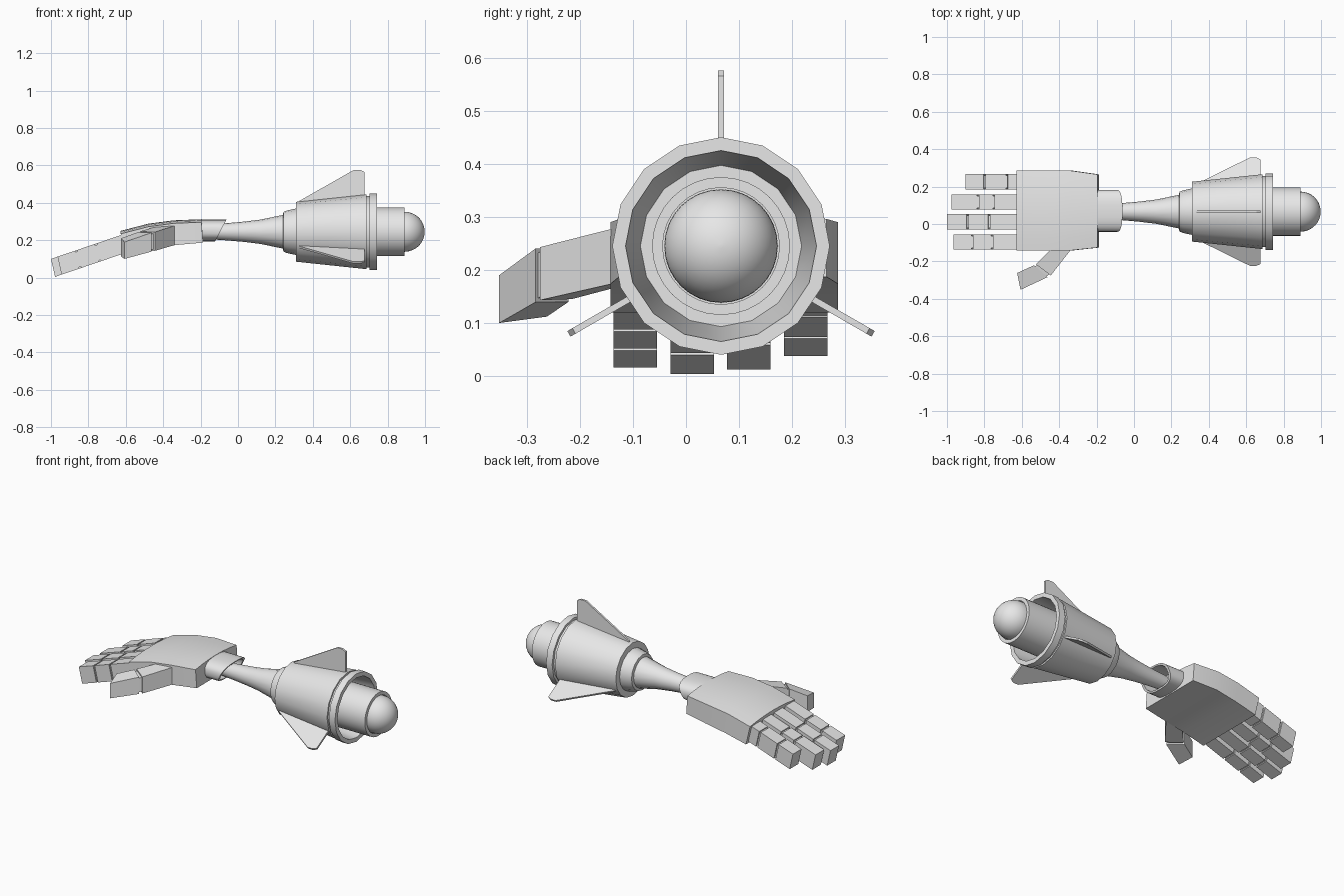
import bpy, bmesh, math
from mathutils import Vector

if "Cube" in bpy.data.objects:
    bpy.data.objects.remove(bpy.data.objects["Cube"], do_unlink=True)

grey = bpy.data.materials.new("light grey")
grey.use_nodes = True
grey.diffuse_color = (0.8, 0.8, 0.8, 1)
grey.node_tree.nodes["Principled BSDF"].inputs["Base Color"].default_value = (0.8, 0.8, 0.8, 1)

AY, AZ = 0.066, 0.245      # forearm axis
SIDES = 16


def loft(name, rings, closed=False, smooth=False):
    """Skin a list of equal-length point rings; cap the ends or join them."""
    bm = bmesh.new()
    rows = [[bm.verts.new(p) for p in ring] for ring in rings]
    n = len(rows[0])
    pairs = list(zip(rows, rows[1:]))
    if closed:
        pairs.append((rows[-1], rows[0]))
    else:
        bm.faces.new(rows[0])
        bm.faces.new(rows[-1])
    for a, b in pairs:
        for i in range(n):
            j = (i + 1) % n
            bm.faces.new((a[i], a[j], b[j], b[i]))
    bmesh.ops.recalc_face_normals(bm, faces=bm.faces)
    mesh = bpy.data.meshes.new(name)
    bm.to_mesh(mesh)
    bm.free()
    mesh.materials.append(grey)
    ob = bpy.data.objects.new(name, mesh)
    bpy.context.collection.objects.link(ob)
    if smooth:
        bpy.ops.object.select_all(action='DESELECT')
        ob.select_set(True)
        bpy.context.view_layer.objects.active = ob
        bpy.ops.object.shade_smooth_by_angle(angle=math.radians(30))
    return ob


def lathe(name, profile, closed=False, sides=SIDES):
    """Turn (x, radius) points around the forearm axis."""
    rings = []
    for x, r in profile:
        angles = [2 * math.pi * i / sides for i in range(sides)]
        rings.append([(x, AY + r * math.sin(a), AZ + r * math.cos(a)) for a in angles])
    return loft(name, rings, closed, True)


# Forearm cone and collar
lathe("forearm", [(-0.15, 0.040), (-0.06, 0.046), (0.03, 0.054), (0.12, 0.065), (0.25, 0.092)])
lathe("forearm_collar", [(0.24, 0.09), (0.243, 0.106), (0.262, 0.114), (0.31, 0.124), (0.33, 0.124)])

# Hollow engine shell with a groove and rear ring
lathe("engine_shell", [(0.31, 0.10), (0.31, 0.16), (0.687, 0.20), (0.687, 0.19), (0.703, 0.19),
                       (0.703, 0.205), (0.743, 0.205), (0.743, 0.18), (0.43, 0.152), (0.43, 0.10)],
      closed=True)
lathe("inner_tube", [(0.40, 0.13), (0.89, 0.13), (0.89, 0.11), (0.88, 0.11)], sides=32)

# Rounded tip
dome = [(0.87, 0.107)]
for i in range(12):
    a = math.radians(i * 8)
    dome.append((0.89 + 0.108 * math.sin(a), 0.107 * math.cos(a)))
dome.append((0.998, 0.002))
lathe("dome_tip", dome, sides=32)

# Three fins spaced evenly around the shell
FIN = [(0.33, 0.155), (0.33, 0.166), (0.62, 0.331), (0.655, 0.331), (0.675, 0.32), (0.675, 0.19)]
for k, label in enumerate(("top", "back", "front")):
    a = math.radians(120 * k)
    out = Vector((0, math.sin(a), math.cos(a)))
    side = Vector((0, math.cos(a), -math.sin(a))) * 0.006
    axis = Vector((0, AY, AZ))
    rings = [[axis + Vector((x, 0, 0)) + out * r + side * s for x, r in FIN] for s in (-1, 1)]
    loft(label + "_fin", rings)


# Wrist cuff, an oval tube with a slanted open end
def oval(scale, x_at):
    pts = []
    for i in range(32):
        a = 2 * math.pi * i / 32
        c, s = math.cos(a), math.sin(a)
        y = 0.112 * scale * math.copysign(abs(c) ** 0.75, c)
        z = 0.058 * scale * math.copysign(abs(s) ** 0.75, s)
        pts.append((x_at(z), 0.07 + y, 0.252 + z))
    return pts


def slant(z):
    return -0.092 + 0.52 * z


loft("wrist_cuff", [oval(1, lambda z: -0.23), oval(1, slant), oval(0.86, slant),
                    oval(0.86, lambda z: -0.175)], smooth=True)

# Palm: arched sections as x top, z top, x bottom, z bottom, y min, y max
PALM = [(-0.195, 0.312, -0.187, 0.187, -0.126, 0.265),
        (-0.345, 0.306, -0.333, 0.174, -0.142, 0.286),
        (-0.480, 0.288, -0.462, 0.152, -0.142, 0.286),
        (-0.627, 0.250, -0.600, 0.120, -0.142, 0.286)]
rings = []
for xt, zt, xb, zb, y0, y1 in PALM:
    ts = [i / 6 for i in range(7)]
    top = [(xt, y0 + (y1 - y0) * t, zt - 0.016 * (2 * t - 1) ** 2) for t in ts]
    rings.append(top + [(xb, y1, zb), (xb, y0, zb)])
loft("palm", rings, smooth=True)


# Fingers: three blocks each around a thinner core
def finger_section(x, y, inset=0.0):
    top = Vector((x, y, 0.10 + 0.34 * (x + 1)))
    down = Vector((0.022, 0, -0.096))
    w = Vector((0, 0.041 - inset, 0))
    a, b = top + down * (inset * 10), top + down * (1 - inset * 10)
    return [a - w, a + w, b + w, b - w]


FINGERS = {"index": (-0.096, -0.76, -0.865, -0.965), "middle": (0.012, -0.775, -0.89, -1.0),
           "ring": (0.118, -0.75, -0.835, -0.975), "little": (0.226, -0.68, -0.80, -0.90)}
for label, (y, j1, j2, tip) in FINGERS.items():
    blocks = [(-0.60, j1 + 0.005), (j1 - 0.005, j2 + 0.005), (j2 - 0.005, tip)]
    for i, (a, b) in enumerate(blocks):
        loft(f"{label}_finger_{i + 1}", [finger_section(a, y), finger_section(b, y)])
    loft(label + "_finger_core", [finger_section(-0.60, y, 0.008), finger_section(tip + 0.03, y, 0.008)])


# Thumb: sections from two plan corners, each as x, y, z top, z bottom
def thumb_section(p, q):
    return [(p[0], p[1], p[2]), (q[0], q[1], q[2]), (q[0], q[1], q[3]), (p[0], p[1], p[3])]


root = thumb_section((-0.40, -0.09, 0.283, 0.178), (-0.30, -0.09, 0.29, 0.185))
knuckle = thumb_section((-0.525, -0.215, 0.247, 0.145), (-0.445, -0.275, 0.243, 0.143))
joint = thumb_section((-0.535, -0.221, 0.243, 0.140), (-0.462, -0.284, 0.240, 0.139))
end = thumb_section((-0.625, -0.262, 0.210, 0.112), (-0.607, -0.352, 0.190, 0.100))
loft("thumb_base", [root, knuckle])
loft("thumb_tip", [joint, end])


def shrink(section, f=0.84):
    c = sum((Vector(p) for p in section), Vector()) / 4
    return [c + (Vector(p) - c) * f for p in section]


loft("thumb_joint_core", [shrink(knuckle), shrink(joint)])
